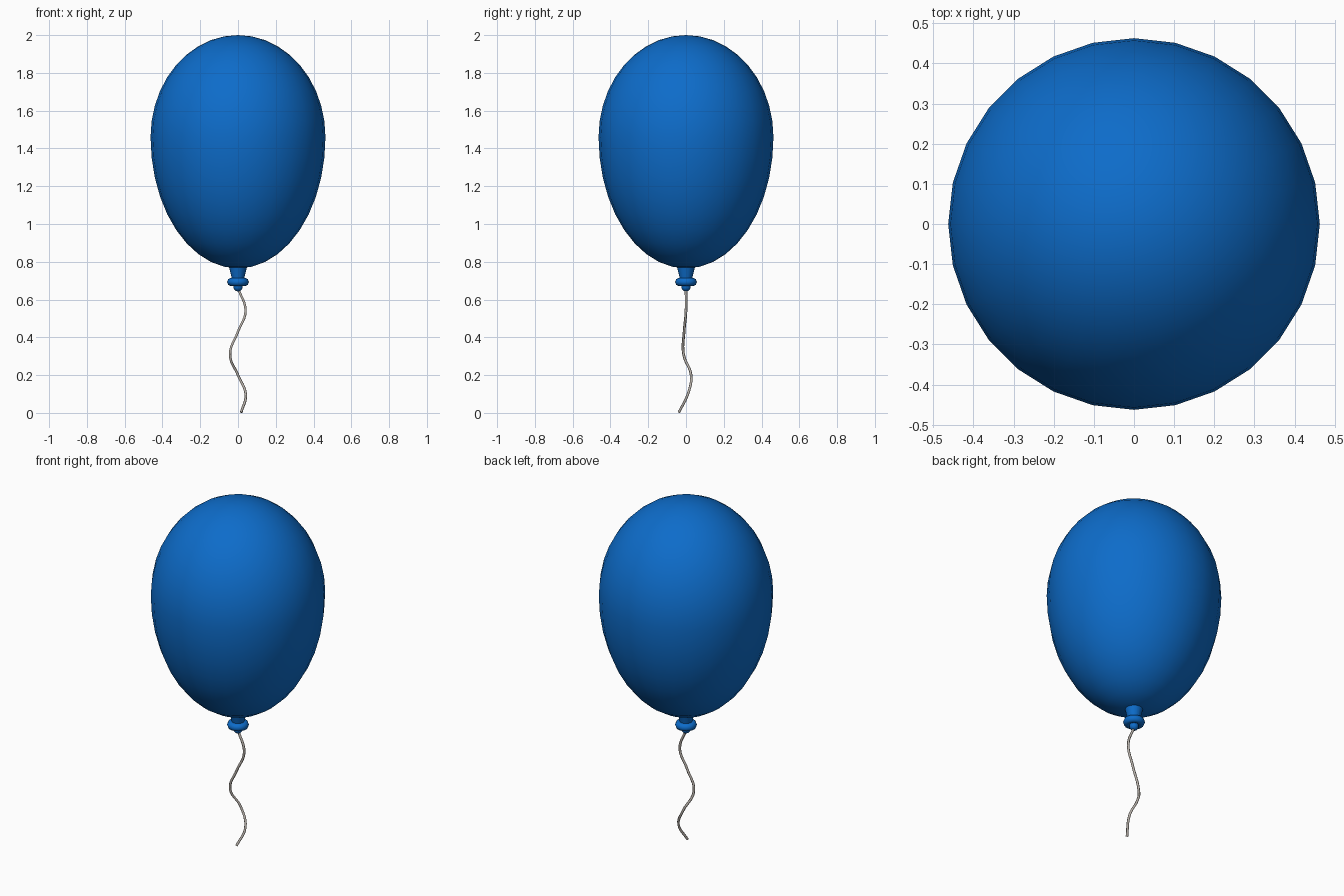
import bpy, bmesh, math

if "Cube" in bpy.data.objects:
    bpy.data.objects.remove(bpy.data.objects["Cube"])

SIDES = 28


def material(name, color):
    m = bpy.data.materials.new(name)
    m.diffuse_color = (*color, 1)
    m.use_nodes = True
    m.node_tree.nodes["Principled BSDF"].inputs["Base Color"].default_value = m.diffuse_color
    return m


blue = material("balloon blue", (0.004, 0.15, 0.59))
grey = material("string grey", (0.5, 0.46, 0.42))


def lathe(name, profile, sides, mat, angle):
    """Spin (radius, z) points around z; ends with radius 0 become poles."""
    bm = bmesh.new()
    verts = [bm.verts.new((r, 0, z)) for r, z in profile]
    edges = [bm.edges.new(p) for p in zip(verts, verts[1:])]
    bmesh.ops.spin(bm, geom=verts + edges, cent=(0, 0, 0), axis=(0, 0, 1),
                   angle=2 * math.pi, steps=sides, use_duplicate=False)
    bmesh.ops.remove_doubles(bm, verts=bm.verts, dist=1e-4)
    bmesh.ops.recalc_face_normals(bm, faces=bm.faces)
    me = bpy.data.meshes.new(name)
    bm.to_mesh(me)
    bm.free()
    ob = bpy.data.objects.new(name, me)
    bpy.context.collection.objects.link(ob)
    me.materials.append(mat)
    bpy.ops.object.select_all(action='DESELECT')
    ob.select_set(True)
    bpy.context.view_layer.objects.active = ob
    bpy.ops.object.shade_smooth_by_angle(angle=math.radians(angle))
    return ob


# Balloon body: egg made of two half ellipses meeting at the widest height
R, MID, TOP, BOTTOM, RINGS = 0.463, 1.46, 2.0, 0.765, 20
egg = []
for i in range(RINGS + 1):
    t = math.pi * i / RINGS
    c = math.cos(t)
    egg.append((R * math.sin(t), MID + c * ((TOP - MID) if c > 0 else (MID - BOTTOM))))
lathe("balloon_body", egg, SIDES, blue, 60)

# Neck tapering down from the body
lathe("neck", [(0, 0.79), (0.052, 0.79), (0.03, 0.70), (0, 0.70)], 16, blue, 40)

# Rolled lip ring
lip = [(0.036 + 0.022 * math.cos(a), 0.693 + 0.022 * math.sin(a))
       for a in (math.tau * i / 8 for i in range(9))]
lathe("lip_ring", lip, 20, blue, 60)

# Small knot under the lip
knot = [(0.025 * math.sin(math.pi * i / 8), 0.668 + 0.025 * math.cos(math.pi * i / 8))
        for i in range(9)]
lathe("knot", knot, 12, blue, 60)

# Wavy string hanging from the knot
path = [(0, 0, 0.66), (0.04, 0, 0.54), (0, -0.01, 0.43), (-0.042, -0.013, 0.31),
        (0, 0.027, 0.20), (0.041, 0.01, 0.10), (0.017, -0.038, 0.003)]
cu = bpy.data.curves.new("string", 'CURVE')
cu.dimensions = '3D'
cu.bevel_depth = 0.007
cu.bevel_resolution = 1
cu.resolution_u = 6
cu.use_fill_caps = True
sp = cu.splines.new('BEZIER')
sp.bezier_points.add(len(path) - 1)
for bp, p in zip(sp.bezier_points, path):
    bp.co = p
    bp.handle_left_type = bp.handle_right_type = 'AUTO'
cu.materials.append(grey)
bpy.context.collection.objects.link(bpy.data.objects.new("string", cu))
